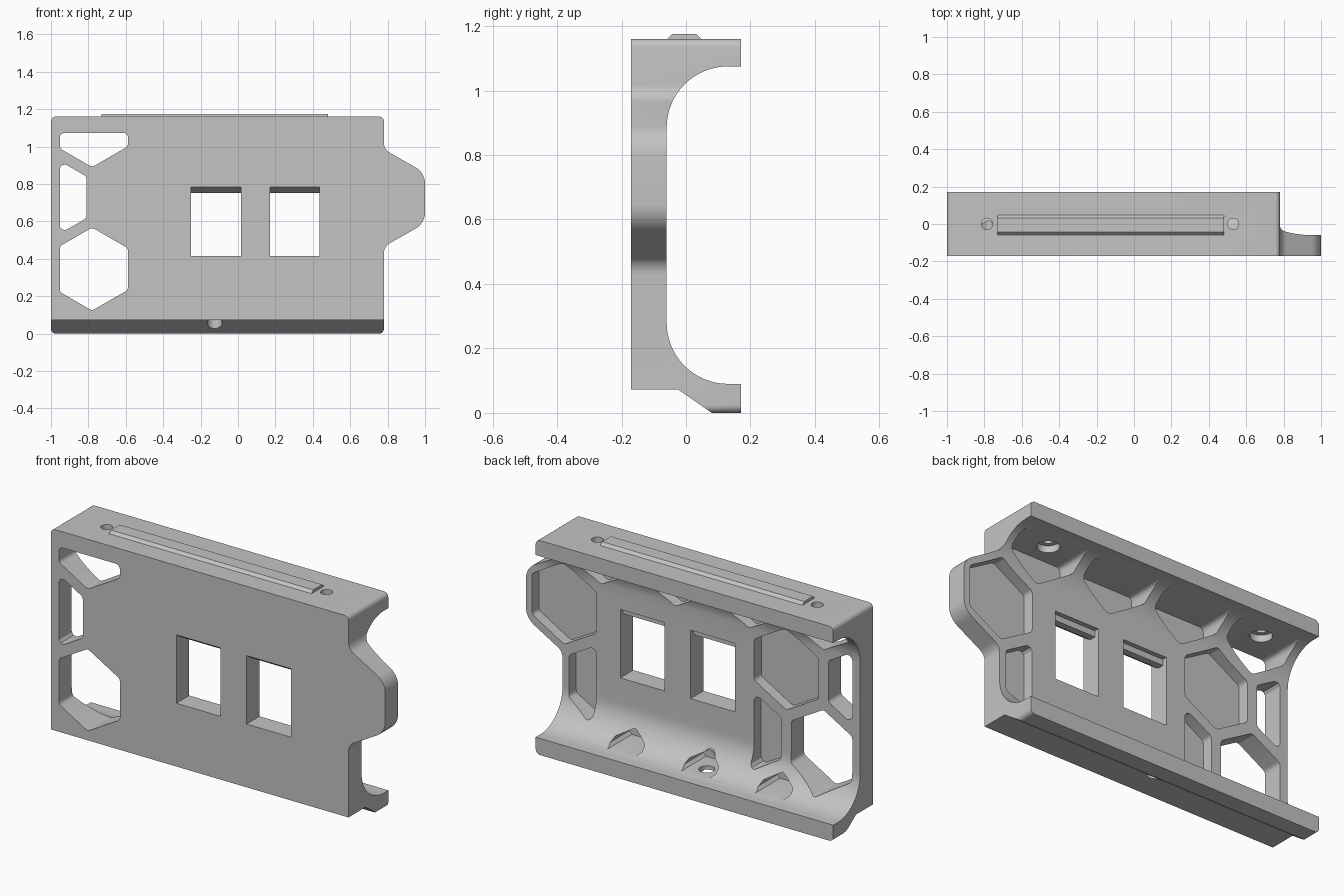
import bpy
import bmesh
from math import sin, cos, tan, pi, radians
from mathutils import Vector

if "Cube" in bpy.data.objects:
    bpy.data.objects.remove(bpy.data.objects["Cube"])

grey = bpy.data.materials.new("plain grey")
grey.use_nodes = True
GREY = (0.55, 0.55, 0.55, 1)
grey.diffuse_color = GREY
grey.node_tree.nodes["Principled BSDF"].inputs["Base Color"].default_value = GREY


def rounded(points, radius, steps=6):
    """Round polygon corners; radius is one number or one per corner."""
    out = []
    n = len(points)
    for i in range(n):
        r = radius[i] if isinstance(radius, list) else radius
        p = Vector(points[i])
        a, b = Vector(points[i - 1]) - p, Vector(points[(i + 1) % n]) - p
        half = a.angle(b) / 2
        cut = min(r / tan(half), 0.45 * a.length, 0.45 * b.length)
        if cut < 1e-4:
            out.append(p)
            continue
        a.normalize()
        b.normalize()
        centre = p + (a + b).normalized() * cut / cos(half)
        rad = cut * tan(half)
        start, end = p + a * cut - centre, p + b * cut - centre
        for k in range(steps + 1):
            d = start.lerp(end, k / steps).normalized()
            out.append(centre + d * rad)
    return out


def clip(points, axis, limit, keep):
    """Trim a convex polygon at a limit; keep is 1 for above, -1 for below."""
    out = []
    for i, q in enumerate(points):
        p = points[i - 1]
        dp, dq = (p[axis] - limit) * keep, (q[axis] - limit) * keep
        if dp * dq < 0:
            out.append(p.lerp(q, dp / (dp - dq)))
        if dq >= 0:
            out.append(q)
    return out


def prism(name, points, axis, lo, hi):
    """Extrude a polygon along x (yz points), y (xz points) or z (xy points)."""
    def place(p, d):
        c = [p[0], p[1]]
        c.insert(axis, d)
        return c
    bm = bmesh.new()
    base = [bm.verts.new(place(p, lo)) for p in points]
    top = [bm.verts.new(place(p, hi)) for p in points]
    bm.faces.new(base)
    bm.faces.new(top)
    for i in range(len(base)):
        bm.faces.new((base[i - 1], base[i], top[i], top[i - 1]))
    bmesh.ops.recalc_face_normals(bm, faces=bm.faces)
    mesh = bpy.data.meshes.new(name)
    bm.to_mesh(mesh)
    bm.free()
    mesh.materials.append(grey)
    obj = bpy.data.objects.new(name, mesh)
    bpy.context.collection.objects.link(obj)
    return obj


def combine(target, other, operation="DIFFERENCE"):
    mod = target.modifiers.new("cut", "BOOLEAN")
    mod.operation = operation
    mod.solver = "EXACT"
    mod.object = other
    bpy.context.view_layer.objects.active = target
    bpy.ops.object.modifier_apply(modifier=mod.name)
    bpy.data.objects.remove(other)


def circle(x, y, r, n=32):
    return [(x + r * cos(2 * pi * i / n), y + r * sin(2 * pi * i / n)) for i in range(n)]


# C-shaped side profile, swept along the width
FRONT, BACK = -0.17, 0.17
R = 0.19
arc = [pi / 2 * i / 16 for i in range(17)]
profile = [(FRONT, 0.073), (-0.025, 0.073), (0.08, 0), (BACK, 0), (BACK, 0.09)]
profile += [(0.13 - R * sin(t), 0.28 - R * cos(t)) for t in arc]
profile += [(0.13 - R * cos(t), 0.885 + R * sin(t)) for t in arc]
profile += [(BACK, 1.075), (BACK, 1.16), (FRONT, 1.16)]
body = prism("bracket_body", profile, 0, -1.1, 1.1)

# Front outline with the rounded side tab
outline = [(-1, 0), (0.78, 0), (0.78, 0.465), (1, 0.59),
           (1, 0.86), (0.78, 0.985), (0.78, 1.16), (-1, 1.16)]
corners = [0.025, 0.025, 0.06, 0.1, 0.1, 0.06, 0.025, 0.025]
combine(body, prism("outline_cutter", rounded(outline, corners), 1, -0.5, 0.5), "INTERSECT")

# Honeycomb: through holes on the right edge, blind pockets elsewhere
PITCH, HEX_R = 0.443, 0.222
ROW = PITCH * sin(pi / 3)
COL0, ROW0 = -0.78, 0.345
FLOOR = -0.12


def hexagon(col, row, x_min=-0.953, x_max=0.97):
    cx, cz = COL0 + col * PITCH, ROW0 + row * ROW
    pts = [Vector((cx + HEX_R * sin(i * pi / 3), cz + HEX_R * cos(i * pi / 3))) for i in range(6)]
    for axis, limit, keep in ((0, x_min, 1), (0, x_max, -1), (1, 0.094, 1), (1, 1.073, -1)):
        pts = clip(pts, axis, limit, keep)
    return rounded(pts, 0.025, 4)


for col, row in ((0, 0), (-0.5, 1), (0, 2)):
    combine(body, prism("hole_cutter", hexagon(col, row), 1, -0.5, 0.5))

pockets = [(0.5, 1), (3.5, 1)]
pockets += [(c, 2) for c in (1, 2, 3)]
pockets += [(c, -1) for c in (0.5, 1.5, 2.5)]
for col, row in pockets:
    combine(body, prism("pocket_cutter", hexagon(col, row), 1, FLOOR, 0.5))
# Pockets trimmed beside the solid window panel
combine(body, prism("pocket_cutter", hexagon(1, 0, x_max=-0.366), 1, FLOOR, 0.5))
combine(body, prism("pocket_cutter", hexagon(3, 0, x_min=0.579), 1, FLOOR, 0.5))

# Two socket windows with a sloped upper lip
window = [(-0.2, 0.415), (0, 0.415), (0, 0.785), (-0.085, 0.785),
          (-0.085, 0.752), (-0.12, 0.752), (FRONT, 0.785), (-0.2, 0.785)]
for x in (-0.25, 0.17):
    combine(body, prism("window_cutter", window, 0, x, x + 0.265))

# Screw holes, wider on the inside of the upper flange
for x in (-0.785, 0.53):
    combine(body, prism("screw_cutter", circle(x, 0, 0.03), 2, 0.9, 1.3))
    combine(body, prism("screw_head_cutter", circle(x, 0, 0.055), 2, 0.9, 1.11))
combine(body, prism("lower_screw_cutter", circle(-0.125, 0, 0.04), 2, -0.1, 0.3))

# Raised rail on top
rail = prism("top_rail", [(-0.058, 1.155), (0.048, 1.155), (0.048, 1.16), (0.033, 1.175),
                          (-0.043, 1.175), (-0.058, 1.16)], 0, -0.73, 0.48)

for obj in (body, rail):
    bpy.ops.object.select_all(action="DESELECT")
    obj.select_set(True)
    bpy.context.view_layer.objects.active = obj
    bpy.ops.object.shade_smooth_by_angle(angle=radians(25))
